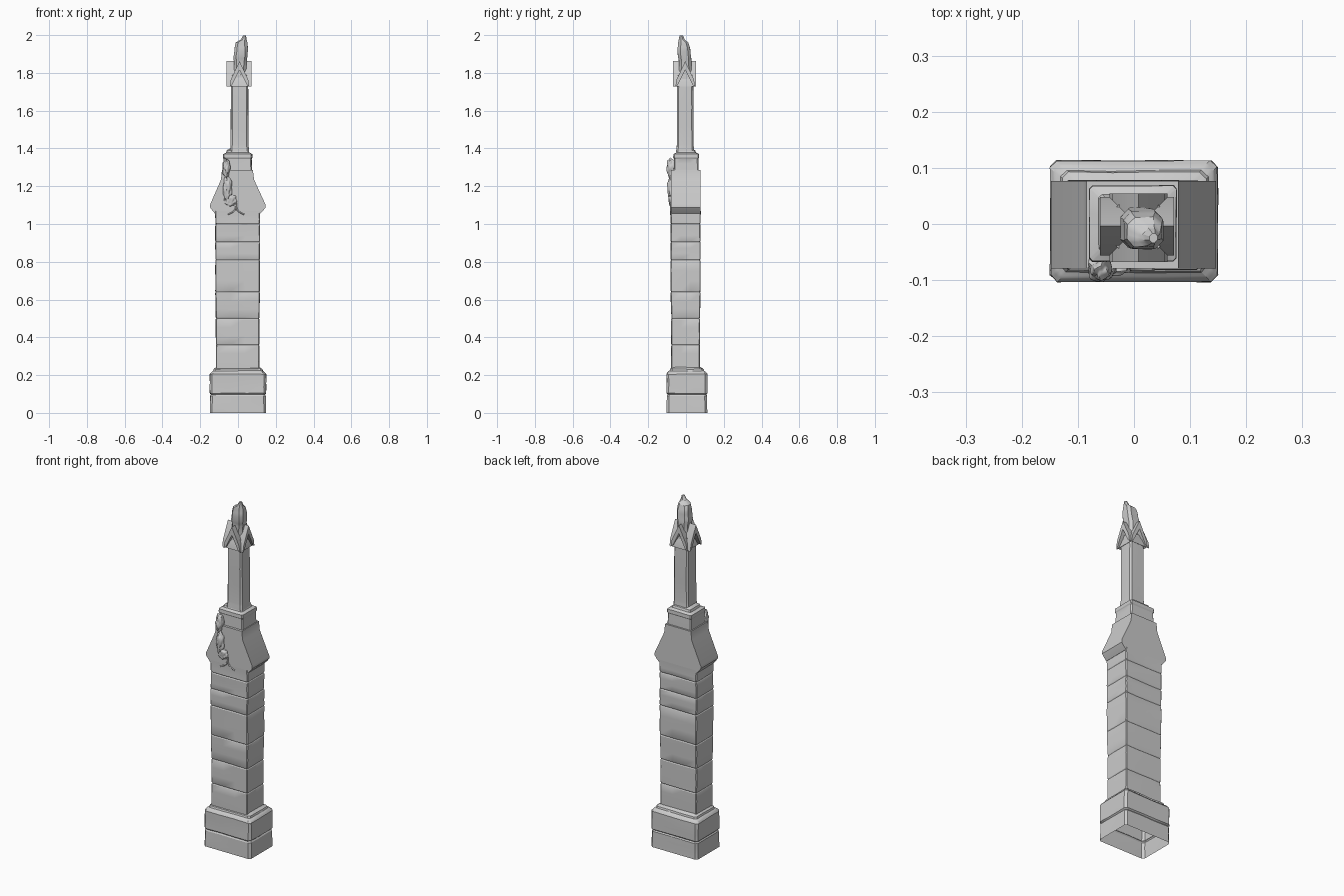
import bpy, bmesh, math
from mathutils import Vector, noise

cube = bpy.data.objects.get("Cube")
if cube:
    bpy.data.objects.remove(cube)

stone = bpy.data.materials.new("weathered grey stone")
stone.use_nodes = True
GREY = (0.6, 0.6, 0.6, 1)
stone.diffuse_color = GREY
stone.node_tree.nodes["Principled BSDF"].inputs["Base Color"].default_value = GREY


def finish(name, bm, rough=0.0, cuts=0, angle=30):
    """Optionally subdivide and weather the mesh, then make a smooth-shaded object."""
    if cuts:
        bmesh.ops.subdivide_edges(bm, edges=bm.edges[:], cuts=cuts, use_grid_fill=True)
    bmesh.ops.recalc_face_normals(bm, faces=bm.faces[:])
    bm.normal_update()
    if rough:
        for v in bm.verts:
            if v.co.z > 0.001:
                v.co += noise.noise_vector(v.co * 23) * rough
    mesh = bpy.data.meshes.new(name)
    bm.to_mesh(mesh)
    bm.free()
    mesh.materials.append(stone)
    obj = bpy.data.objects.new(name, mesh)
    bpy.context.collection.objects.link(obj)
    bpy.ops.object.select_all(action="DESELECT")
    obj.select_set(True)
    bpy.context.view_layer.objects.active = obj
    bpy.ops.object.shade_smooth_by_angle(angle=math.radians(angle))
    return obj


def tower(name, rings, chamfer=0.006, cap=False, rough=0.002, cuts=2):
    """Loft chamfered rectangles; each ring is (x0, x1, y0, y1, z)."""
    bm = bmesh.new()
    loops = []
    for x0, x1, y0, y1, z in rings:
        c = min(chamfer, (x1 - x0) / 3, (y1 - y0) / 3)
        outline = [(x0 + c, y0), (x1 - c, y0), (x1, y0 + c), (x1, y1 - c),
                   (x1 - c, y1), (x0 + c, y1), (x0, y1 - c), (x0, y0 + c)]
        loops.append([bm.verts.new((x, y, z)) for x, y in outline])
    for low, high in zip(loops, loops[1:]):
        for i in range(8):
            j = (i + 1) % 8
            bm.faces.new((low[i], low[j], high[j], high[i]))
    if cap:
        bm.faces.new(loops[-1])
    return finish(name, bm, rough, cuts)


def prism(name, profile, place, near, far, rough=0.0, cuts=0, base=True):
    """Extrude a profile between two depths; place maps (u, v, depth) to a point."""
    bm = bmesh.new()
    a, b = ([bm.verts.new(place(u, v, d)) for u, v in profile] for d in (near, far))
    bm.faces.new(a)
    bm.faces.new(b[::-1])
    n = len(profile)
    for i in range(n if base else n - 1):
        j = (i + 1) % n
        bm.faces.new((a[i], b[i], b[j], a[j]))
    return finish(name, bm, rough, cuts)


# Hollow plinth with a mortar joint and a moulded top
B = (-0.149, 0.149, -0.103, 0.113)


def inset(box, d, z):
    return (box[0] + d, box[1] - d, box[2] + d, box[3] - d, z)


tower("plinth", [inset(B, 0, 0), inset(B, 0.002, 0.09), inset(B, 0.007, 0.097),
                 inset(B, 0, 0.104), inset(B, 0, 0.205), inset(B, 0.008, 0.215),
                 inset(B, 0.017, 0.222), inset(B, 0.02, 0.232), inset(B, 0.037, 0.242)],
      chamfer=0.012, rough=0.003)

# Tall shaft in courses separated by fine joints
S = (-0.117, 0.113, -0.078, 0.074)
courses = [inset(S, 0.0, 0.235)]
for z in (0.36, 0.5, 0.64, 0.81, 0.905, 1.0):
    out = -0.003 if z > 0.6 else 0
    courses += [inset(S, out, z - 0.005), inset(S, out + 0.003, z), inset(S, out, z + 0.005)]
courses.append(inset(S, -0.004, 1.07))
tower("shaft", courses, chamfer=0.004)

# Saddle roof with sloping sides and projecting eaves
prism("saddle_roof",
      [(-0.122, 1.055), (-0.136, 1.072), (-0.148, 1.088), (-0.148, 1.102), (-0.09, 1.235),
       (-0.085, 1.285), (0.079, 1.285), (0.085, 1.235), (0.146, 1.102), (0.146, 1.088),
       (0.134, 1.072), (0.118, 1.055)],
      lambda u, v, d: (u, d, v), -0.079, 0.077)

# Stepped pedestal above the roof
T = (-0.079, 0.075, -0.066, 0.068)
tower("pedestal", [inset(T, 0, 1.27), inset(T, 0.003, 1.345), inset(T, -0.001, 1.352),
                   inset(T, 0, 1.37), inset(T, 0.016, 1.378), inset(T, 0.02, 1.39),
                   inset(T, 0.034, 1.398)], cap=True, rough=0.0015)

# Slender column with chamfered corners
CX, CY = 0.008, -0.004
tower("column", [(CX - 0.05, CX + 0.05, CY - 0.047, CY + 0.047, 1.385),
                 (CX - 0.047, CX + 0.047, CY - 0.044, CY + 0.044, 1.42),
                 (CX - 0.046, CX + 0.046, CY - 0.043, CY + 0.043, 1.72),
                 (CX - 0.043, CX + 0.043, CY - 0.04, CY + 0.04, 1.79)],
      chamfer=0.009, cap=True, rough=0.0015)

# Crossed gables crowning the column
gable = [(-0.052, 1.727), (-0.046, 1.765), (0, 1.862), (0.046, 1.765), (0.052, 1.727),
         (0.04, 1.735), (0, 1.815), (-0.04, 1.735)]
prism("front_back_gable", gable, lambda u, v, d: (CX + u, CY + d, v), -0.064, 0.058)
prism("side_gable", gable, lambda u, v, d: (CX + d, CY + u, v), -0.069, 0.063)

# Worn finial leaning to one side
tower("finial", [(-0.024, 0.044, -0.036, 0.03, 1.77), (-0.02, 0.045, -0.038, 0.028, 1.86),
                 (-0.024, 0.048, -0.042, 0.026, 1.885), (-0.018, 0.052, -0.043, 0.021, 1.93),
                 (-0.012, 0.05, -0.041, 0.012, 1.96), (0.014, 0.046, -0.038, -0.008, 1.975),
                 (0.028, 0.044, -0.034, -0.018, 1.998)],
      chamfer=0.014, cap=True, rough=0.003)


# Eroded carving on the front of the roof
def lump(name, centre, size):
    bm = bmesh.new()
    bmesh.ops.create_icosphere(bm, subdivisions=4, radius=1)
    for v in bm.verts:
        bump = 1 + 0.3 * noise.noise(v.co * 2.2 + Vector(centre) * 9)
        v.co = Vector(c + p * s * bump for c, p, s in zip(centre, v.co, size))
    finish(name, bm, 0.003, angle=40)


lump("carving_body", (-0.055, -0.078, 1.19), (0.024, 0.02, 0.07))
lump("carving_head", (-0.062, -0.077, 1.295), (0.02, 0.026, 0.05))
lump("carving_foot", (-0.04, -0.078, 1.125), (0.032, 0.014, 0.03))

# Pointed arch moulding below the roof, two mirrored curved ribs
for side, label in ((-1, "right"), (1, "left")):
    curve = bpy.data.curves.new(label + "_arch_rib", "CURVE")
    curve.dimensions = "3D"
    curve.bevel_depth = 0.004
    curve.bevel_resolution = 2
    spline = curve.splines.new("POLY")
    spline.points.add(8)
    for i, p in enumerate(spline.points):
        t = i / 8
        p.co = (-0.01 + side * 0.045 * t * t, -0.08, 1.115 - 0.065 * math.sqrt(t), 1)
    curve.materials.append(stone)
    rib = bpy.data.objects.new(label + "_arch_rib", curve)
    bpy.context.collection.objects.link(rib)
